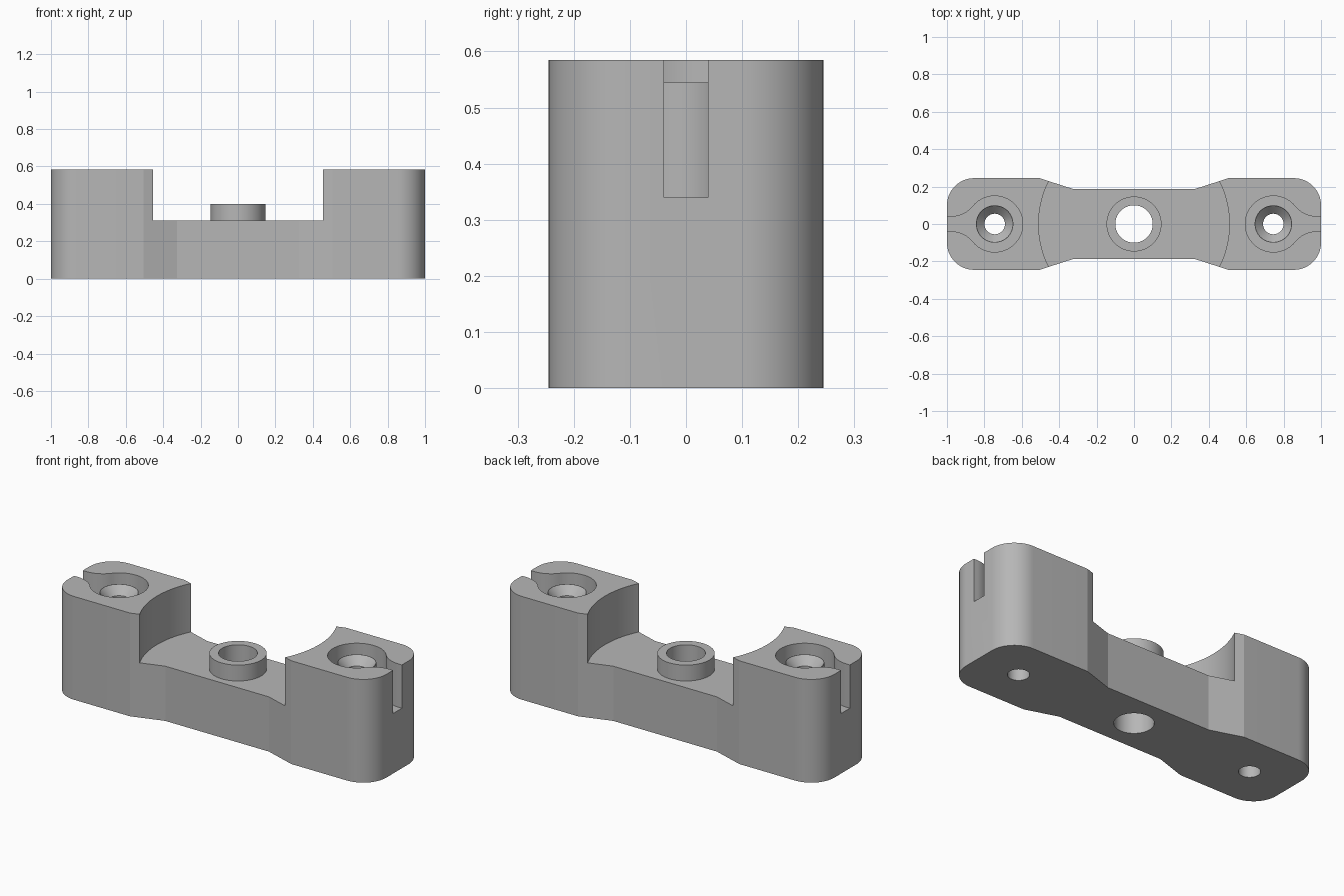
import bpy, bmesh
from math import sin, cos, pi, atan2, hypot, sqrt

cube = bpy.data.objects.get("Cube")
if cube:
    bpy.data.objects.remove(cube, do_unlink=True)

grey = bpy.data.materials.new("plain_grey")
grey.use_nodes = True
colour = (0.47, 0.47, 0.47, 1)
grey.diffuse_color = colour
grey.node_tree.nodes["Principled BSDF"].inputs["Base Color"].default_value = colour

HEIGHT, FLOOR = 0.585, 0.31
POST_X, POCKET_R, POCKET_Z = 0.745, 0.15, 0.34


def make_object(name, bm):
    bmesh.ops.recalc_face_normals(bm, faces=bm.faces)
    mesh = bpy.data.meshes.new(name)
    bm.to_mesh(mesh)
    bm.free()
    obj = bpy.data.objects.new(name, mesh)
    bpy.context.collection.objects.link(obj)
    return obj


def prism(name, outline, z0, z1):
    """Extrude a closed xy outline upwards."""
    bm = bmesh.new()
    face = bm.faces.new([bm.verts.new((x, y, z0)) for x, y in outline])
    top = bmesh.ops.extrude_face_region(bm, geom=[face])["geom"]
    verts = [v for v in top if isinstance(v, bmesh.types.BMVert)]
    bmesh.ops.translate(bm, verts=verts, vec=(0, 0, z1 - z0))
    return make_object(name, bm)


def turned(name, profile, x=0, sides=64):
    """Solid of revolution from (radius, height) pairs."""
    bm = bmesh.new()
    rings = [[bm.verts.new((x + r * cos(2 * pi * i / sides), r * sin(2 * pi * i / sides), z))
              for i in range(sides)] for r, z in profile]
    for low, high in zip(rings, rings[1:]):
        for i in range(sides):
            j = (i + 1) % sides
            bm.faces.new((low[i], low[j], high[j], high[i]))
    bm.faces.new(rings[0])
    bm.faces.new(rings[-1])
    return make_object(name, bm)


def arc(cx, cy, r, a0, a1, steps):
    return [(cx + r * cos(a0 + (a1 - a0) * i / steps),
             cy + r * sin(a0 + (a1 - a0) * i / steps)) for i in range(steps + 1)]


def combine(target, tool, operation):
    mod = target.modifiers.new(operation.lower(), "BOOLEAN")
    mod.operation = operation
    mod.solver = "EXACT"
    mod.object = tool
    bpy.context.view_layer.objects.active = target
    bpy.ops.object.modifier_apply(modifier=mod.name)
    bpy.data.objects.remove(tool, do_unlink=True)


# Waisted body with rounded ends: one quarter, mirrored twice
corner = 0.145
quarter = arc(1 - corner, 0.245 - corner, corner, 0, pi / 2, 16)
quarter += [(0.505, 0.245), (0.325, 0.187)]
half = quarter + [(-x, y) for x, y in reversed(quarter)]
body = prism("bracket_body", half + [(x, -y) for x, y in reversed(half)], 0, HEIGHT)
body.data.materials.append(grey)

# Round clearance in the middle, then the centre boss
combine(body, turned("clearance", [(0.51, FLOOR), (0.51, 1)], sides=128), "DIFFERENCE")
combine(body, turned("centre_boss", [(0.147, 0.2), (0.147, 0.4)]), "UNION")
combine(body, turned("centre_hole", [(0.1, -0.1), (0.1, 1)]), "DIFFERENCE")

# Keyhole pocket: circle blended by fillets into a narrow slot through the end
slot, fillet = 0.039, 0.15
reach = sqrt((POCKET_R + fillet) ** 2 - (slot + fillet) ** 2)
tangent = atan2(slot + fillet, reach)
upper = [(1.1, slot)]
upper += arc(POST_X + reach, slot + fillet, fillet, -pi / 2, tangent - pi, 14)
upper += arc(POST_X, 0, POCKET_R, tangent, pi, 28)[1:]
keyhole = upper + [(x, -y) for x, y in reversed(upper[:-1])]

for side in (1, -1):
    outline = [(side * x, y) for x, y in keyhole]
    combine(body, prism("pocket", outline, POCKET_Z, 1), "DIFFERENCE")
    # Screw post with countersunk hole
    x = side * POST_X
    combine(body, turned("post", [(0.1, 0.2), (0.1, 0.545)], x), "UNION")
    sink = [(0.055, -0.1), (0.055, 0.5), (0.098, 0.545), (0.098, 1)]
    combine(body, turned("screw_hole", sink, x), "DIFFERENCE")

bpy.ops.object.select_all(action="DESELECT")
body.select_set(True)
bpy.context.view_layer.objects.active = body
bpy.ops.object.shade_smooth_by_angle(angle=0.26)
